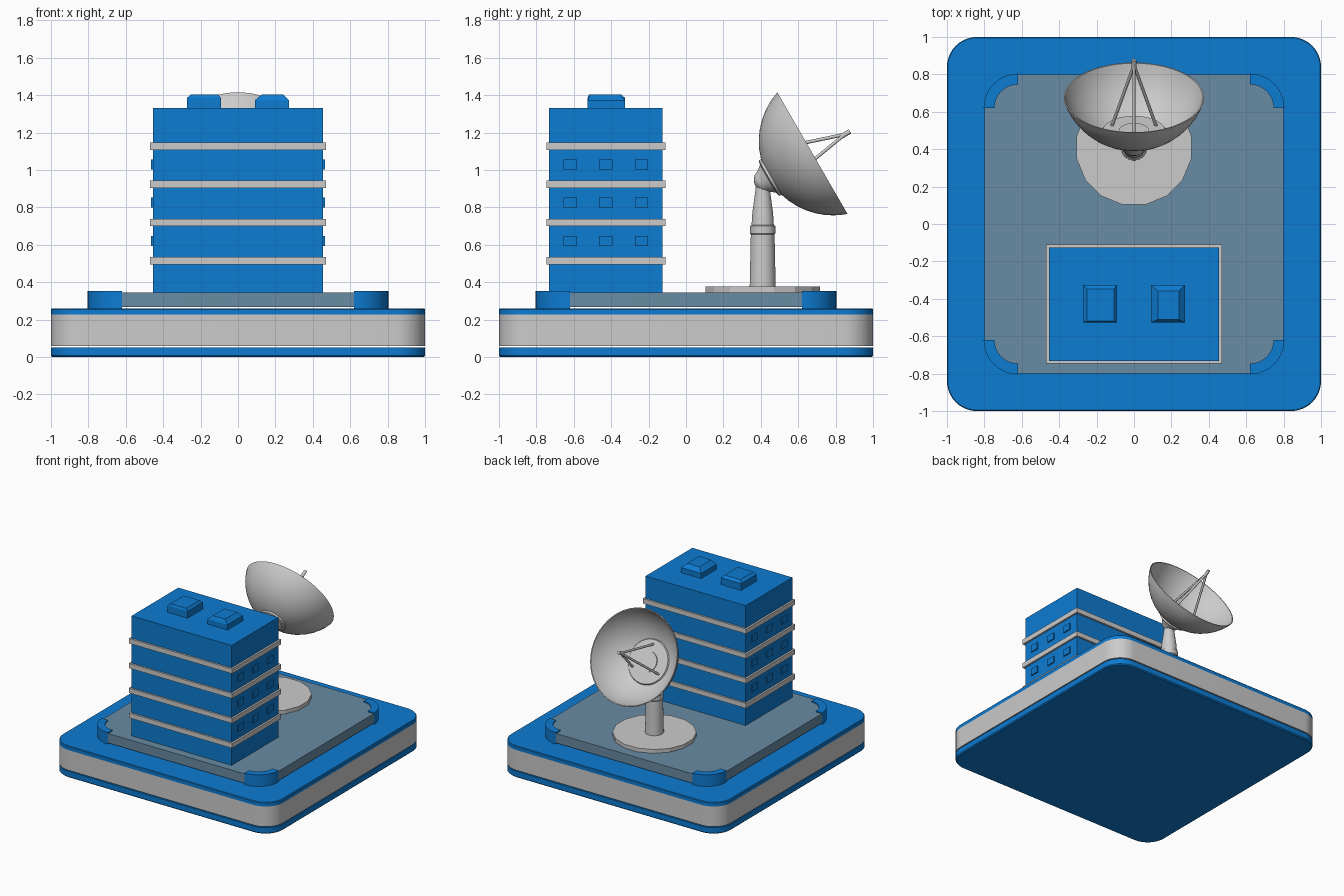
import bpy, bmesh, math
from mathutils import Matrix, Vector

if "Cube" in bpy.data.objects:
    bpy.data.objects.remove(bpy.data.objects["Cube"])


def material(name, rgb):
    m = bpy.data.materials.new(name)
    m.diffuse_color = (*rgb, 1)
    m.use_nodes = True
    m.node_tree.nodes["Principled BSDF"].inputs["Base Color"].default_value = m.diffuse_color
    return m


BLUE = material("blue", (0.004, 0.2, 0.65))
GREY = material("light_grey", (0.6, 0.6, 0.6))
SLATE = material("slate_blue", (0.14, 0.26, 0.37))


def finish(name, bm, mat, smooth=None, matrix=None):
    if matrix is not None:
        bm.transform(matrix)
    bmesh.ops.recalc_face_normals(bm, faces=bm.faces)
    mesh = bpy.data.meshes.new(name)
    bm.to_mesh(mesh)
    bm.free()
    ob = bpy.data.objects.new(name, mesh)
    bpy.context.collection.objects.link(ob)
    mesh.materials.append(mat)
    if smooth:
        bpy.ops.object.select_all(action='DESELECT')
        ob.select_set(True)
        bpy.context.view_layer.objects.active = ob
        bpy.ops.object.shade_smooth_by_angle(angle=math.radians(smooth))
    return ob


def loft(name, rings, mat, smooth=None, matrix=None):
    """Join equal-length rings of points and cap both ends."""
    bm = bmesh.new()
    vs = [[bm.verts.new(p) for p in r] for r in rings]
    n = len(vs[0])
    for a, b in zip(vs, vs[1:]):
        for i in range(n):
            j = (i + 1) % n
            bm.faces.new((a[i], a[j], b[j], b[i]))
    bm.faces.new(vs[0][::-1])
    bm.faces.new(vs[-1])
    return finish(name, bm, mat, smooth, matrix)


def lathe(name, profile, mat, n=32, smooth=30, matrix=None):
    rings = [[(r * math.cos(t), r * math.sin(t), z)
              for t in (2 * math.pi * (i + 0.5) / n for i in range(n))] for r, z in profile]
    return loft(name, rings, mat, smooth, matrix)


def rounded(h, r, z, seg=10):
    pts = []
    for k in range(4):
        c = math.radians(90 * k + 45)
        cx, cy = math.copysign(h - r, math.cos(c)), math.copysign(h - r, math.sin(c))
        for i in range(seg + 1):
            t = math.radians(90 * k + 90 * i / seg)
            pts.append((cx + r * math.cos(t), cy + r * math.sin(t), z))
    return pts


def slab(name, h, r, z0, z1, mat, b0=0.0, b1=0.0):
    rings = []
    if b0:
        rings.append(rounded(h - b0, r - b0, z0))
    rings += [rounded(h, r, z0 + b0), rounded(h, r, z1 - b1)]
    if b1:
        rings.append(rounded(h - b1, r - b1, z1))
    return loft(name, rings, mat, 30)


def rect(x0, x1, y0, y1, z):
    return [(x0, y0, z), (x1, y0, z), (x1, y1, z), (x0, y1, z)]


def box(name, x0, x1, y0, y1, z0, z1, mat):
    return loft(name, [rect(x0, x1, y0, y1, z0), rect(x0, x1, y0, y1, z1)], mat)


# Layered base
slab("base_bottom", 1.0, 0.16, 0.0, 0.052, BLUE, b0=0.008)
slab("base_middle", 1.0, 0.16, 0.06, 0.226, GREY)
slab("base_top", 1.0, 0.16, 0.226, 0.259, BLUE, b1=0.005)
slab("platform", 0.8, 0.175, 0.268, 0.345, SLATE)

# Curved corner brackets around the platform
for k in range(4):
    rings = []
    for i in range(11):
        t = math.radians(90 * i / 10)
        c, s = math.cos(t), math.sin(t)
        rings.append([(0.62 + r * c, 0.62 + r * s, z)
                      for r, z in ((0.126, 0.259), (0.184, 0.259), (0.184, 0.354), (0.126, 0.354))])
    loft("corner_bracket_%d" % (k + 1), rings, BLUE, 30, Matrix.Rotation(k * math.pi / 2, 4, 'Z'))

# Office block with floor bands
box("building", -0.455, 0.455, -0.732, -0.125, 0.345, 1.33, BLUE)
for i in range(4):
    z = 0.495 + 0.204 * i
    box("floor_band_%d" % (i + 1), -0.47, 0.47, -0.747, -0.11, z, z + 0.04, GREY)

# Small windows on both side walls
for side in (-1, 1):
    for row in range(3):
        for col in range(3):
            y, z = -0.428 + 0.19 * (col - 1), 0.621 + 0.204 * row
            x0, x1 = sorted((side * 0.455, side * 0.464))
            box("window", x0, x1, y - 0.036, y + 0.036, z - 0.027, z + 0.027, BLUE)

# Roof units with sloped tops
loft("roof_unit_left", [rect(-0.273, -0.09, -0.526, -0.326, 1.33), rect(-0.273, -0.09, -0.526, -0.326, 1.385),
                        rect(-0.251, -0.107, -0.519, -0.347, 1.404)], BLUE)
loft("roof_unit_right", [rect(0.09, 0.273, -0.526, -0.326, 1.33), rect(0.09, 0.273, -0.526, -0.326, 1.372),
                         rect(0.128, 0.24, -0.51, -0.357, 1.404)], BLUE)

# Dish foundation and pedestal
at_post = Matrix.Translation((0, 0.41, 0))
lathe("dish_foundation", [(0.313, 0.345), (0.313, 0.376)], GREY, 16, None, at_post)
lathe("pedestal", [(0.07, 0.376), (0.064, 0.655), (0.068, 0.66), (0.068, 0.7), (0.06, 0.705), (0.056, 0.77),
                   (0.038, 0.9), (0.034, 0.95)], GREY, 24, 30, at_post)

# Tilted dish frame: local z is the dish axis, origin at rim centre
tilt = Matrix.Translation((0, 0.676, 1.09)) @ Matrix.Rotation(math.radians(-60), 4, 'X')


def cap(R, r):
    return 0.127 - math.sqrt(R * R - r * r)


outer = [(r, cap(0.397, r)) for r in (0.02, 0.06, 0.11, 0.16, 0.21, 0.25, 0.29, 0.32, 0.345, 0.363, 0.376)]
inner = [(r, cap(0.39, r)) for r in (0.3685, 0.355, 0.335, 0.31, 0.28, 0.24, 0.205, 0.176)]
centre = [(0.17, -0.211), (0.08, -0.211), (0.08, -0.203), (0.01, -0.203)]
lathe("dish", outer + inner + centre, GREY, 48, 30, tilt)

# Mount behind the dish
lathe("dish_mount", [(0.05, -0.33), (0.066, -0.30), (0.085, -0.275), (0.11, -0.268), (0.11, -0.248),
                     (0.1, -0.24)], GREY, 32, 30, tilt)
bm = bmesh.new()
bmesh.ops.create_uvsphere(bm, u_segments=24, v_segments=14, radius=0.062)
finish("pivot_ball", bm, GREY, 40, Matrix.Translation((0, 0.425, 0.945)))


def rod(name, a, b, r):
    a, b = Vector(a), Vector(b)
    m = tilt @ Matrix.Translation(a) @ (b - a).to_track_quat('Z', 'Y').to_matrix().to_4x4()
    lathe(name, [(r, 0), (r, (b - a).length)], GREY, 10, 50, m)


# Tripod and feed
for i, deg in enumerate((-90, 30, 150)):
    t = math.radians(deg)
    rod("feed_strut_%d" % (i + 1), (0.136 * math.cos(t), 0.136 * math.sin(t), -0.213), (0, 0, 0.2), 0.009)
rod("feed_tip", (0, 0, 0.18), (0, 0, 0.232), 0.013)
